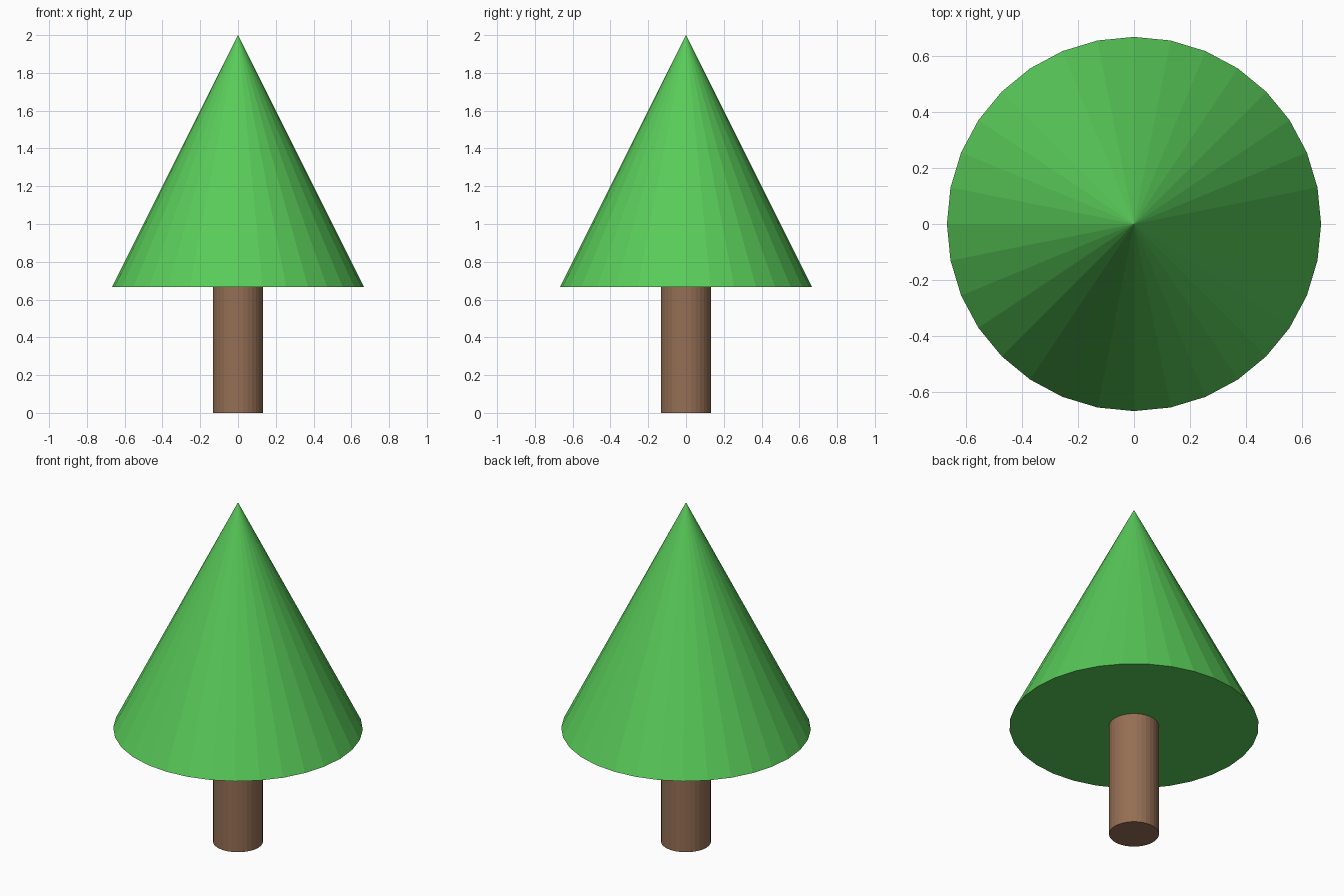
import bpy

if "Cube" in bpy.data.objects:
    bpy.data.objects.remove(bpy.data.objects["Cube"])


def add_cone(name, r_bottom, r_top, z_bottom, z_top, color):
    bpy.ops.mesh.primitive_cone_add(
        vertices=32, radius1=r_bottom, radius2=r_top, depth=z_top - z_bottom,
        location=(0, 0, (z_bottom + z_top) / 2))
    obj = bpy.context.object
    obj.name = name
    mat = bpy.data.materials.new(name + "_material")
    mat.diffuse_color = (*color, 1)
    mat.use_nodes = True
    mat.node_tree.nodes["Principled BSDF"].inputs["Base Color"].default_value = mat.diffuse_color
    obj.data.materials.append(mat)
    return obj


UNIT = 2 / 3  # trunk height; the foliage is twice as tall

# Trunk: straight 32-sided cylinder
add_cone("trunk", 0.2 * UNIT, 0.2 * UNIT, 0, UNIT, (0.3, 0.16, 0.09))

# Foliage: flat-shaded 32-sided cone with a closed base
add_cone("foliage", UNIT, 0, UNIT, 2, (0.1, 0.6, 0.1))
